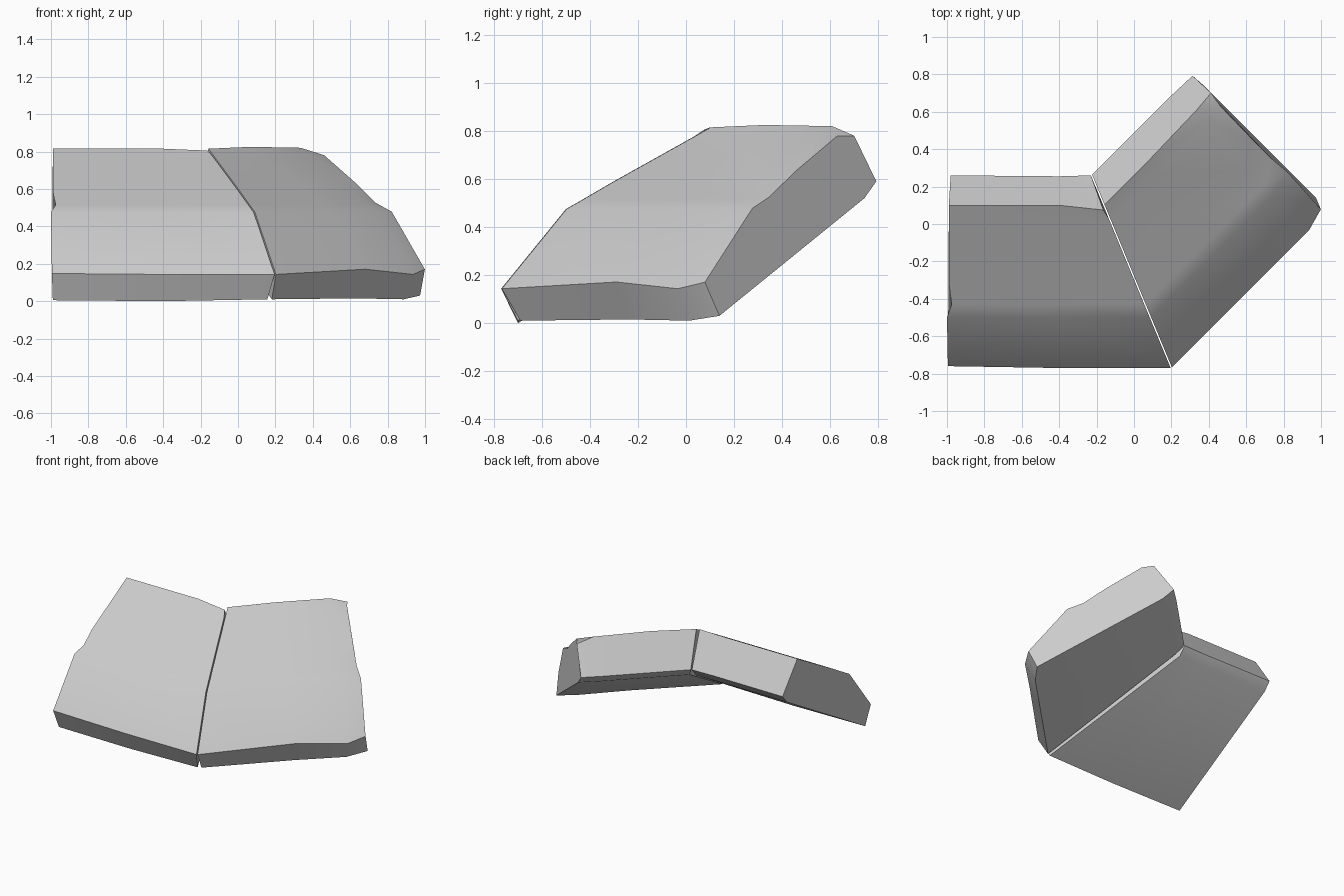
import bpy, math
from mathutils import Vector

cube = bpy.data.objects.get("Cube")
if cube:
    bpy.data.objects.remove(cube, do_unlink=True)

stone = bpy.data.materials.new("grey_stone")
stone.use_nodes = True
stone.diffuse_color = (0.6, 0.6, 0.6, 1)
stone.node_tree.nodes["Principled BSDF"].inputs["Base Color"].default_value = (0.6, 0.6, 0.6, 1)

# Slab cross-section as (depth, height), in order around the section
NAMES = ["heel", "nose", "ridge", "nick", "mid", "shoulder", "crest", "back", "under"]
PROFILE = [(-0.70, 0.005), (-0.77, 0.143), (-0.50, 0.475), (-0.43, 0.515), (-0.31, 0.585),
           (0.03, 0.775), (0.10, 0.815), (0.26, 0.59), (0.21, 0.53)]
FRONT = -0.77
CORNER = Vector((0.2, FRONT, 0))
MITRE = math.tan(math.radians(22.5))


def slab(name, along, inward, rings):
    """Loft the section from the mitred joint; each ring is (distance, chips by point name)."""
    verts, faces = [], []
    n = len(PROFILE)
    for dist, chips in rings:
        for key, (depth, height) in zip(NAMES, PROFILE):
            da, dy, dz = chips.get(key, (0, 0, 0))
            start = (depth - FRONT) * MITRE + 0.004
            a = (start if dist is None else dist) + da
            verts.append(CORNER + along * a + inward * (depth + dy - FRONT)
                         + Vector((0, 0, height + dz)))
    for r in range(len(rings) - 1):
        for i in range(n):
            j = (i + 1) % n
            faces.append((r * n + i, r * n + j, (r + 1) * n + j, (r + 1) * n + i))
    last = (len(rings) - 1) * n
    faces.append(tuple(reversed(range(n))))
    faces.append(tuple(range(last, last + n)))
    # Keep the winding outward for either direction of the loft
    if along.cross(inward).z > 0:
        faces = [tuple(reversed(f)) for f in faces]
    mesh = bpy.data.meshes.new(name)
    mesh.from_pydata(verts, [], faces)
    mesh.materials.append(stone)
    obj = bpy.data.objects.new(name, mesh)
    bpy.context.collection.objects.link(obj)
    bpy.ops.object.select_all(action='DESELECT')
    obj.select_set(True)
    bpy.context.view_layer.objects.active = obj
    # Recalculate normals outward, then smooth the shallow chips
    bpy.ops.object.mode_set(mode='EDIT')
    bpy.ops.mesh.select_all(action='SELECT')
    bpy.ops.mesh.normals_make_consistent(inside=False)
    bpy.ops.object.mode_set(mode='OBJECT')
    bpy.ops.object.shade_smooth_by_angle(angle=math.radians(30))


# Straight slab, with a small nick in its outer end
slab("straight_slab", Vector((-1, 0, 0)), Vector((0, 1, 0)), [
    (None, {"crest": (0, -0.025, -0.01), "heel": (0.01, 0, 0.005), "under": (0.02, 0, 0)}),
    (0.6, {"crest": (0, 0, 0), "heel": (0, 0, -0.005), "back": (0, -0.005, 0)}),
    (1.19, {"ridge": (0.01, 0, 0), "nick": (-0.015, 0, 0), "nose": (0.005, 0.01, 0.005),
            "back": (-0.01, 0, 0), "under": (-0.01, 0, 0)}),
])

# Angled slab, with chipped outer corners
d = math.sqrt(0.5)
slab("angled_slab", Vector((d, d, 0)), Vector((-d, d, 0)), [
    (None, {"heel": (0.01, 0, 0.005), "under": (0.02, 0, 0)}),
    (0.68, {"nose": (0, 0, 0.028), "heel": (0, 0, 0.01), "crest": (0, 0, 0.01)}),
    (1.04, {"crest": (0.03, 0.01, 0.005), "shoulder": (0.03, 0, 0), "heel": (0, 0, 0.005)}),
    (1.19, {"heel": (0, 0.026, 0.025), "nose": (-0.025, 0.035, 0.027),
            "ridge": (-0.01, 0.03, 0.003), "nick": (-0.02, 0.07, 0.01),
            "mid": (-0.02, 0.1, 0.045), "shoulder": (-0.015, 0.006, 0.005),
            "crest": (0, 0.02, -0.035), "back": (-0.005, -0.005, 0),
            "under": (0, -0.03, -0.01)}),
])
